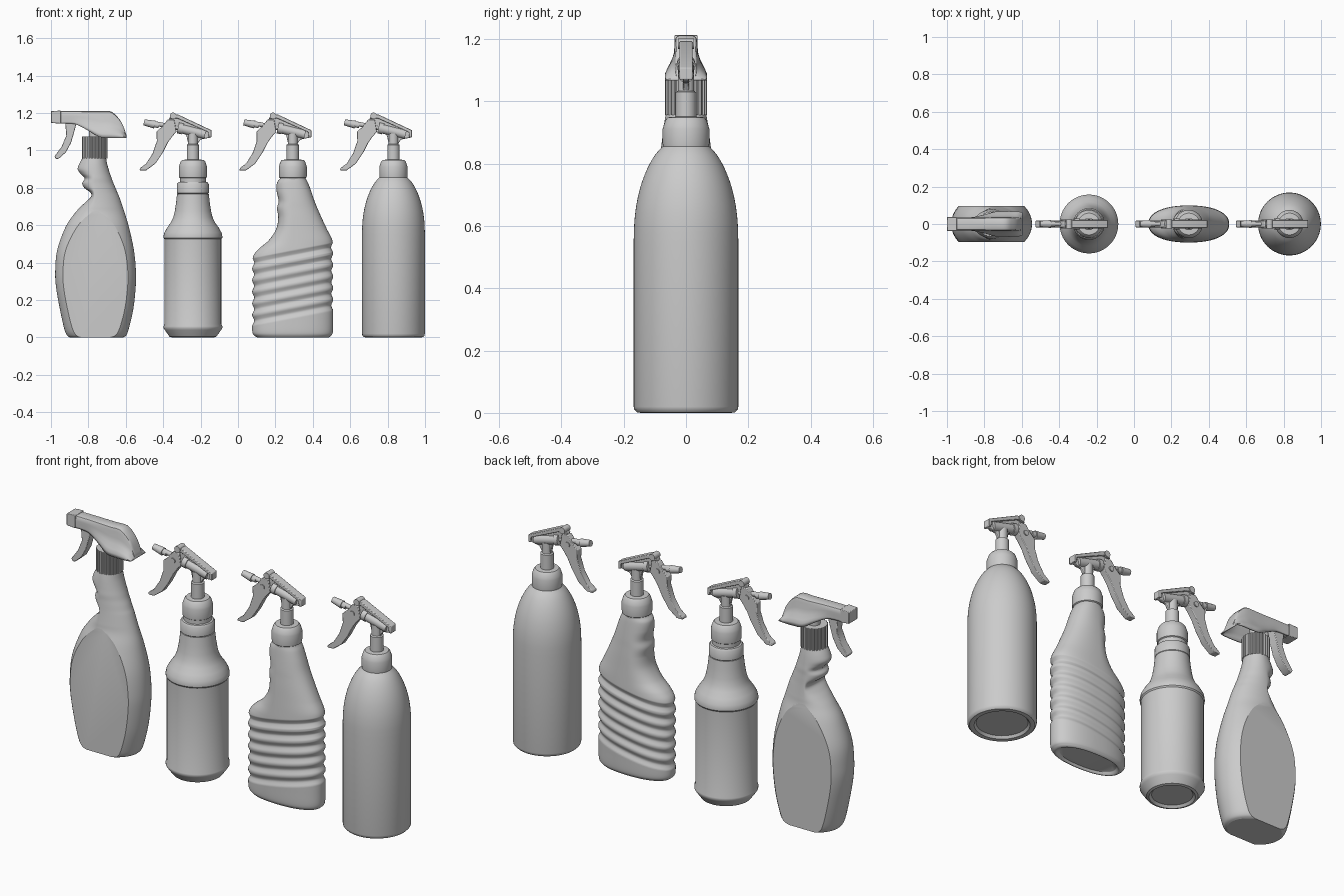
import bpy, bmesh
from math import sin, cos, pi, radians
from mathutils import Vector, Matrix


def finish(name, bm, angle=35, bevel=0):
    bmesh.ops.recalc_face_normals(bm, faces=bm.faces)
    me = bpy.data.meshes.new(name)
    bm.to_mesh(me)
    bm.free()
    ob = bpy.data.objects.new(name, me)
    bpy.context.collection.objects.link(ob)
    bpy.ops.object.select_all(action='DESELECT')
    ob.select_set(True)
    bpy.context.view_layer.objects.active = ob
    bpy.ops.object.shade_smooth_by_angle(angle=radians(angle))
    if bevel:
        m = ob.modifiers.new("bevel", 'BEVEL')
        m.width, m.segments = bevel, 2
    return ob


def loft(rings, closed=True):
    bm = bmesh.new()
    vs = [[bm.verts.new(p) for p in r] for r in rings]
    n = len(vs[0])
    for a, b in zip(vs, vs[1:]):
        for i in range(n if closed else n - 1):
            j = (i + 1) % n
            bm.faces.new((a[i], a[j], b[j], b[i]))
    bm.faces.new(vs[0])
    bm.faces.new(vs[-1])
    return bm


def revolve(name, profile, cx, seg=64, rib=0):
    rings = []
    for r, z in profile:
        rr = [r - rib * (i // 2 % 2) for i in range(seg)]
        rings.append([(cx + rr[i] * cos(2 * pi * i / seg), rr[i] * sin(2 * pi * i / seg), z)
                      for i in range(seg)])
    return finish(name, loft(rings))


def spline(rows, k):
    # Catmull-Rom resampling of a table of rows
    out = []
    for i in range(len(rows) - 1):
        q = rows[max(i - 1, 0)], rows[i], rows[i + 1], rows[min(i + 2, len(rows) - 1)]
        for s in range(k):
            t = s / k
            out.append([b + .5 * t * (c - a + t * (2 * a - 5 * b + 4 * c - d + t * (3 * (b - c) + d - a)))
                        for a, b, c, d in zip(*q)])
    return out + [list(rows[-1])]


def oval(z, xl, xr, d, cx, n=96, e=2.0, groove=None):
    ring = []
    for i in range(n):
        c, s = cos(2 * pi * i / n), sin(2 * pi * i / n)
        x = (xr - cx if c > 0 else cx - xl) * (1 if c > 0 else -1) * abs(c) ** (2 / e)
        y = d * (1 if s > 0 else -1) * abs(s) ** (2 / e)
        g = groove(x, z) if groove else 0
        ring.append((cx + x - g * c, y - g * s, z))
    return ring


def extrude(name, pts, w, cx=0, bevel=.003):
    bm = loft([[(cx + x, y, z) for x, z in pts] for y in (-w, w)])
    return finish(name, bm, 30, bevel)


def rod(name, p, q, r1, r2=None, cx=0, seg=24):
    p, q = (Vector((cx + v[0], v[1], v[2])) for v in (p, q))
    bm = bmesh.new()
    m = Matrix.Translation((p + q) / 2) @ (q - p).to_track_quat('Z', 'Y').to_matrix().to_4x4()
    bmesh.ops.create_cone(bm, cap_ends=True, segments=seg, radius1=r1, radius2=r2 or r1,
                          depth=(q - p).length, matrix=m)
    return finish(name, bm)


# Bottle 1: flat-panelled body with finger grips
C1 = -.767
rows = [(0, -.90, -.615, .115), (.012, -.915, -.597, .13), (.05, -.93, -.583, .142), (.15, -.952, -.56, .155),
        (.27, -.973, -.547, .163), (.36, -.977, -.546, .163), (.47, -.966, -.557, .152), (.59, -.922, -.583, .122),
        (.66, -.876, -.604, .1), (.70, -.84, -.617, .094), (.73, -.808, -.627, .09), (.755, -.785, -.636, .087),
        (.775, -.79, -.645, .085), (.80, -.822, -.655, .083), (.825, -.833, -.666, .081), (.85, -.82, -.675, .08),
        (.875, -.842, -.684, .077), (.90, -.857, -.692, .074), (.93, -.848, -.70, .07), (.965, -.828, -.706, .064)]
bm = loft([oval(*r, C1) for r in spline(rows, 6)])
for s in (-1, 1):
    cut = bmesh.ops.bisect_plane(bm, geom=bm.verts[:] + bm.edges[:] + bm.faces[:], plane_co=(0, s * .097, 0),
                                 plane_no=(0, s, 0), clear_outer=True)['geom_cut']
    bmesh.ops.edgeloop_fill(bm, edges=[g for g in cut if isinstance(g, bmesh.types.BMEdge)])
finish("panel_bottle", bm, 22)

# Bottle 1: ribbed collar, hollow hood, nozzle and lever
revolve("ribbed_collar", [(.068, .957), (.068, 1.075)], C1, 96, .004)
hood = [(-.947, .034, .034, 1.145, 1.21), (-.87, .035, .036, 1.14, 1.21), (-.80, .036, .05, 1.105, 1.21),
        (-.74, .038, .066, 1.072, 1.21), (-.685, .038, .068, 1.067, 1.21), (-.65, .037, .068, 1.067, 1.185),
        (-.62, .035, .067, 1.067, 1.145), (-.597, .032, .062, 1.067, 1.085)]
rings = []
for x, wt, wb, zb, zt in spline(hood, 4):
    h = zt - zb
    half = [(wb, zb), (wb, zb + .14 * h), (.75 * wb + .25 * wt, zb + .26 * h), (.3 * wb + .7 * wt, zb + .42 * h),
            (wt, zb + .62 * h), (wt * .97, zb + .85 * h), (wt * .85, zb + .96 * h), (wt * .6, zt)]
    rings.append([(x, -y, z) for y, z in half] + [(x, y, z) for y, z in reversed(half)])
ob = finish("sprayer_hood", loft(rings, False), 40)
m = ob.modifiers.new("wall", 'SOLIDIFY')
m.thickness = .006
extrude("square_nozzle", [(-1, 1.147), (-.947, 1.143), (-.947, 1.213), (-1, 1.21)], .037)
rod("hood_stem", (C1, 0, 1.06), (C1, 0, 1.15), .03)
rod("hood_barrel", (-.95, 0, 1.172), (-.70, 0, 1.172), .022)
extrude("hood_lever", [(-.925, 1.16), (-.918, 1.08), (-.943, 1.02), (-.981, .968), (-.973, .953), (-.957, .957),
                       (-.92, .99), (-.893, 1.04), (-.878, 1.09), (-.86, 1.16)], .024)

# Bottle 2: round bottle with long neck
C2 = -.241
revolve("necked_bottle", [(.10, .012), (.112, 0), (.125, .004), (.151, .04), (.157, .05), (.157, .06), (.152, .072),
                          (.152, .525), (.157, .532), (.157, .542), (.153, .56), (.138, .587), (.118, .615),
                          (.105, .642), (.097, .675), (.09, .72), (.085, .768)], C2)
revolve("neck_ring", [(.078, .765), (.085, .772), (.085, .82), (.078, .83), (.069, .832), (.069, .86)], C2)

# Bottle 3: oval bottle with slanted ribs
C3 = .293


def groove(x, z):
    t = (z - .19 * x - .13) / .062
    if not -.5 < t < 5.5:
        return 0
    return .011 * (1 - min(1, abs(t - round(t)) / .4) ** 1.3)


rows = [(.012, .125, .455, .07), (0, .108, .478, .078), (.008, .09, .496, .089), (.03, .077, .507, .096),
        (.10, .076, .509, .098), (.19, .076, .509, .099), (.28, .076, .509, .099), (.37, .076, .509, .099),
        (.43, .08, .509, .099), (.47, .107, .508, .098), (.52, .165, .504, .095), (.58, .204, .475, .091),
        (.64, .215, .447, .087), (.69, .209, .425, .083), (.73, .217, .409, .08), (.78, .207, .392, .075),
        (.825, .208, .375, .07), (.85, .225, .362, .066), (.87, .23, .356, .063)]
bm = loft([oval(*r, C3, e=2.25, groove=groove) for r in spline(rows, 16)])
finish("ribbed_bottle", bm, 50)

# Bottle 4: plain bottle with domed shoulder
C4 = .831
revolve("domed_bottle", [(.125, .015), (.135, .002), (.145, 0), (.158, .002), (.166, .01), (.168, .02)] +
        [tuple(p) for p in spline([(.168, .55), (.166, .61), (.159, .67), (.145, .73), (.124, .785),
                                   (.098, .83), (.068, .862)], 4)], C4)

# Shared trigger sprayer for bottles 2-4
for n, c in enumerate((C2, C3, C4), 2):
    def nm(part):
        return f"{part}_{n}"
    revolve(nm("screw_cap"), [(.066, .835), (.068, .852), (.074, .856), (.075, .865), (.075, .912), (.072, .922),
                              (.066, .94), (.058, .949), (.034, .951)], c)
    revolve(nm("stem"), [(.033, .94), (.033, 1.03), (.026, 1.034), (.026, 1.09)], c, 32)
    extrude(nm("body_web"), [(-.13, 1.165), (-.115, 1.195), (-.083, 1.19), (.097, 1.105), (.099, 1.07), (.04, 1.058),
                             (.025, 1.035), (-.025, 1.035), (-.035, 1.08), (-.075, 1.11)], .009, c)
    extrude(nm("top_plate"), [(-.128, 1.168), (-.11, 1.192), (-.08, 1.192), (.099, 1.108), (.099, 1.07), (.085, 1.07),
                              (.082, 1.098), (-.085, 1.172)], .021, c)
    rod(nm("barrel"), (-.07, 0, 1.118), (.065, 0, 1.085), .025, cx=c)
    rod(nm("barrel_rim"), (-.08, 0, 1.121), (-.055, 0, 1.115), .03, cx=c)
    rod(nm("outlet_rod"), (-.22, 0, 1.147), (-.06, 0, 1.117), .012, cx=c)
    rod(nm("nozzle"), (-.262, 0, 1.15), (-.205, 0, 1.138), .016, .021, cx=c)
    rod(nm("nozzle_collar"), (-.205, 0, 1.138), (-.182, 0, 1.134), .015, cx=c)
    rod(nm("pivot"), (-.106, -.025, 1.185), (-.106, .025, 1.185), .017, cx=c)
    rod(nm("link_pin"), (-.135, -.023, 1.115), (-.135, .023, 1.115), .014, cx=c)
    extrude(nm("trigger"), [(-.195, 1.10), (-.165, 1.127), (-.135, 1.165), (-.10, 1.165), (-.088, 1.10),
                            (-.11, 1.075), (-.135, 1.04), (-.16, .99), (-.20, .93), (-.25, .893), (-.285, .893),
                            (-.283, .905), (-.25, .93), (-.215, .985), (-.193, 1.05)], .018, c)
